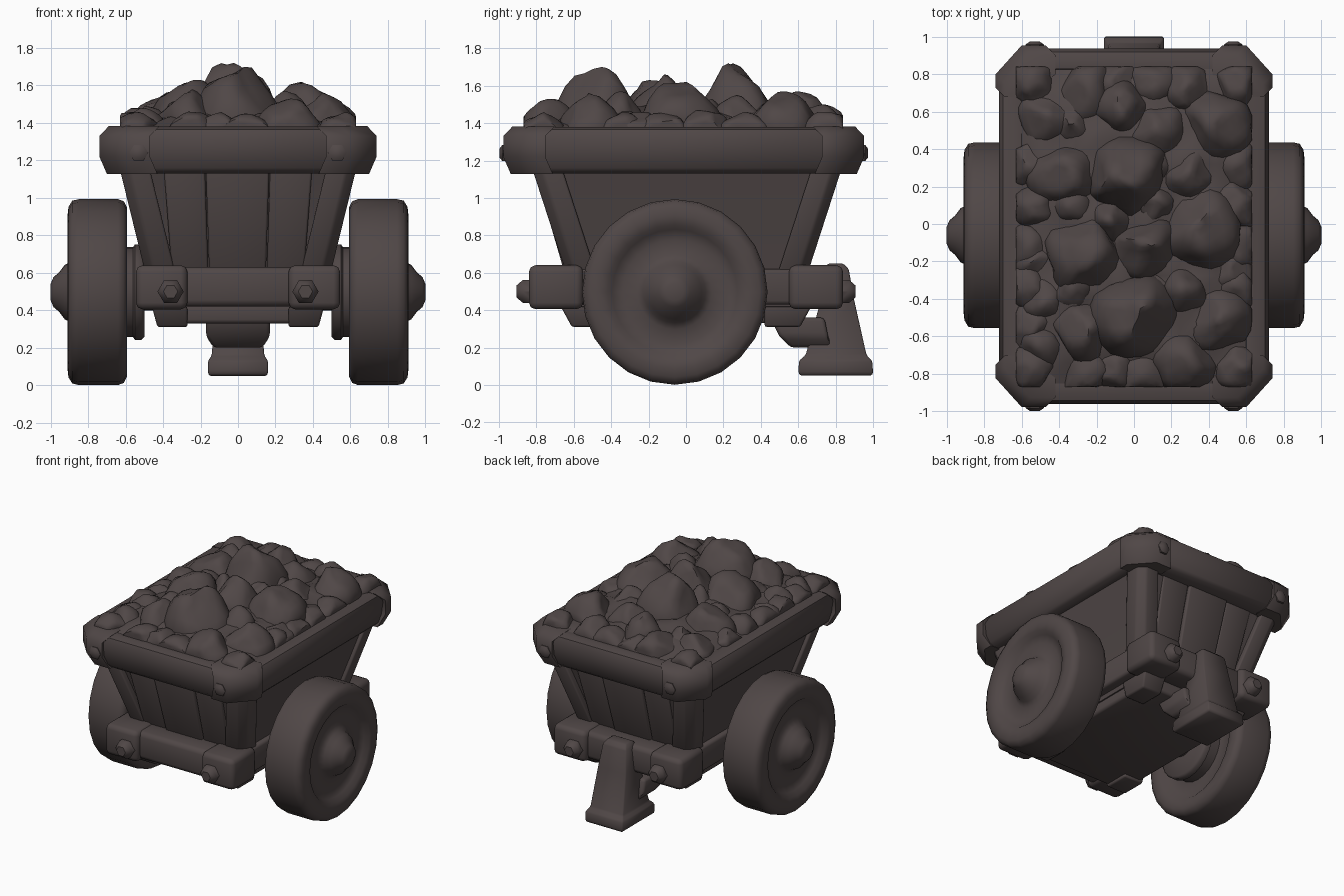
import bpy, bmesh, math, random
from mathutils import Vector, noise

if "Cube" in bpy.data.objects:
    bpy.data.objects.remove(bpy.data.objects["Cube"])

random.seed(4)
mat = bpy.data.materials.new("dark_umber")
mat.diffuse_color = (0.080, 0.063, 0.062, 1)
mat.use_nodes = True
mat.node_tree.nodes["Principled BSDF"].inputs["Base Color"].default_value = mat.diffuse_color


def finish(name, bm, bevel=0.0, segs=2):
    bmesh.ops.recalc_face_normals(bm, faces=bm.faces)
    if bevel:
        edges = [e for e in bm.edges if e.is_manifold and e.calc_face_angle(0) > 0.5]
        bmesh.ops.bevel(bm, geom=edges, offset=bevel, segments=segs,
                        affect='EDGES', profile=0.5)
    me = bpy.data.meshes.new(name)
    bm.to_mesh(me)
    bm.free()
    me.materials.append(mat)
    ob = bpy.data.objects.new(name, me)
    bpy.context.collection.objects.link(ob)
    return ob


def loft(name, rings, loop=False, bevel=0.0, segs=2):
    """Skin a list of equal-length point rings; cap the ends or close into a loop."""
    bm = bmesh.new()
    vs = [[bm.verts.new(p) for p in r] for r in rings]
    n = len(vs[0])
    for i in range(len(vs) if loop else len(vs) - 1):
        a, b = vs[i], vs[(i + 1) % len(vs)]
        for j in range(n):
            k = (j + 1) % n
            bm.faces.new((a[j], a[k], b[k], b[j]))
    if not loop:
        bm.faces.new(vs[0])
        bm.faces.new(vs[-1])
    return finish(name, bm, bevel, segs)


def rect(x0, x1, y0, y1, z):
    return [(x0, y0, z), (x1, y0, z), (x1, y1, z), (x0, y1, z)]


def box(name, x0, x1, y0, y1, z0, z1, bevel=0.02):
    return loft(name, [rect(x0, x1, y0, y1, z0), rect(x0, x1, y0, y1, z1)], bevel=bevel)


def octagon(hx, hy, c, z, cy=-0.012):
    q = [(hx, -hy + c), (hx, hy - c), (hx - c, hy), (-hx + c, hy),
         (-hx, hy - c), (-hx, -hy + c), (-hx + c, -hy), (hx - c, -hy)]
    return [(x, y + cy, z) for x, y in q]


def lathe_x(name, profile, sx, cy, cz, n=24):
    rings = [[(sx * x, cy + r * math.cos(2 * math.pi * i / n),
               cz + r * math.sin(2 * math.pi * i / n)) for i in range(n)] for x, r in profile]
    return loft(name, rings)


def bolt(name, x, y, z, sy, r=0.055, h=0.06):
    """Domed six-sided bolt pointing along y."""
    rings = [[(x + q * math.cos(i * math.pi / 3), y + sy * d, z + q * math.sin(i * math.pi / 3))
              for i in range(6)] for d, q in ((-0.03, r), (h * 0.5, r), (h, r * 0.55))]
    return loft(name, rings)


# Tub body
loft("tub", [rect(-.43, .43, -.59, .60, .40), rect(-.475, .475, -.61, .62, .64),
             rect(-.605, .605, -.78, .79, 1.16)])

# Top rim with chamfered corners
loft("top_rim", [octagon(.57, .77, .10, 1.14), octagon(.67, .90, .15, 1.13),
                 octagon(.70, .93, .16, 1.16), octagon(.72, .95, .17, 1.31),
                 octagon(.70, .93, .16, 1.365), octagon(.66, .89, .14, 1.38),
                 octagon(.60, .84, .11, 1.375), octagon(.58, .82, .10, 1.28)], loop=True)

for sx in (-1, 1):
    for sy in (-1, 1):
        # Rim corner caps
        plan = [(.62, .74), (.74, .74), (.74, .81), (.60, .965), (.47, .965), (.47, .86)]
        def cap(k, z):
            return [(sx * (x - k), sy * (y - k) - .012, z) for x, y in plan]
        loft("rim_corner", [cap(.04, 1.128), cap(.0, 1.22), cap(.0, 1.33), cap(.05, 1.383)])
        bolt("rim_bolt", sx * .53, sy * .955 - .012, 1.24, sy, .05, .03)
        # Slanted corner posts
        def post(x, y, z, w=.16, c=.05):
            q = [(x, y - c), (x - c, y), (x - w, y), (x - w, y - w), (x, y - w)]
            return [(sx * a, sy * b + .005, z) for a, b in q]
        loft("corner_post", [post(.49, .64, .58), post(.63, .825, 1.15)], bevel=.012)
        # Lower frame corner blocks, their bolts and feet
        xs, ys = sorted((sx * .27, sx * .545)), sorted((sy * .55, sy * .84))
        box("frame_corner", *xs, *ys, .405, .64, .035)
        bolt("frame_bolt", sx * .36, sy * .84, .50, sy, .07, .065)
        def foot(x1, y1, z):
            return rect(*sorted((sx * .27, sx * x1)), *sorted((sy * .42, sy * y1)), z)
        loft("corner_foot", [foot(.43, .61, .31), foot(.46, .67, .42)], bevel=.012)
    # Side beams
    box("side_beam", *sorted((sx * .38, sx * .51)), -.62, .62, .43, .62)

# End beams and planks
for sy in (-1, 1):
    box("end_beam", -.33, .33, *sorted((sy * .58, sy * .80)), .42, .63, .035)
    for a, b, d in ((-.38, -.17, .02), (-.165, .16, .035), (.165, .38, .02)):
        rings = []
        for z, y, k in ((.55, .60, .92), (1.15, .775, 1.04)):
            y0, y1 = sorted((sy * (y - .05), sy * (y + d)))
            rings.append(rect(a * k, b * k, y0, y1, z))
        loft("end_plank", rings, bevel=.012)

# Floor plate and axle
box("floor_plate", -.42, .42, -.62, .62, .33, .45, .02)
lathe_x("axle", [(-.62, .10), (.62, .10)], 1, -.06, .5, 16)

# Wheels: inner drum, tyre, dished face and pointed hub in one turned profile
wheel = [(.50, .06), (.50, .24), (.515, .255), (.55, .255), (.56, .24), (.63, .24), (.64, .33),
         (.60, .38), (.592, .45), (.61, .485), (.64, .496), (.85, .496), (.885, .488),
         (.905, .455), (.91, .41), (.905, .36), (.875, .335), (.86, .28), (.865, .20),
         (.885, .165), (.925, .145), (.955, .105), (.985, .08), (1.0, .045)]
for sx in (-1, 1):
    lathe_x("wheel", wheel, sx, -.06, .497)

# Rear prop stand
loft("stand_leg", [rect(-.155, .155, .61, .995, .05), rect(-.16, .16, .60, 1.0, .07),
                   rect(-.16, .16, .605, .995, .13), rect(-.14, .14, .64, .965, .16),
                   rect(-.12, .12, .72, .90, .45), rect(-.10, .10, .74, .87, .62),
                   rect(-.08, .08, .76, .84, .65)], bevel=.008, segs=1)
loft("stand_bracket", [rect(-.13, .13, .56, .78, .20), rect(-.17, .17, .50, .76, .26),
                       rect(-.17, .17, .45, .74, .36)], bevel=.02)

# Mound under the ore
bm = bmesh.new()
bmesh.ops.create_grid(bm, x_segments=20, y_segments=26, size=1)
for v in bm.verts:
    u, w = v.co.x, v.co.y
    h = (1 - u ** 4) * (1 - w ** 4)
    v.co = (u * .62, w * .86 - .012,
            1.36 + .11 * h + .06 * h * noise.noise(Vector((u * 4, w * 6, 0))))
finish("ore_mound", bm)

# Ore lumps: x, y, radius, peak height
lumps = [(-.05, .25, .20, 1.72), (-.26, -.16, .19, 1.63), (-.01, -.47, .20, 1.70),
         (.06, -.13, .16, 1.66), (.36, -.03, .19, 1.62), (.45, .54, .17, 1.57),
         (.45, -.52, .16, 1.56), (-.25, .71, .16, 1.50), (.28, .71, .13, 1.50),
         (-.46, .57, .14, 1.50), (-.37, .26, .17, 1.57), (-.52, .09, .11, 1.48),
         (-.07, .62, .13, 1.57), (.12, .50, .14, 1.55), (.27, -.74, .16, 1.53),
         (-.50, -.64, .12, 1.48), (-.27, -.56, .15, 1.58), (-.48, -.41, .13, 1.49),
         (.52, -.25, .12, 1.46), (.54, .10, .12, 1.47), (-.52, -.20, .11, 1.46),
         (.04, -.80, .12, 1.45), (-.24, -.79, .13, 1.46), (.28, .27, .16, 1.55),
         (.26, -.35, .12, 1.57), (-.12, .03, .12, 1.57)]
# Small filler lumps in the gaps
for i in range(6):
    for j in range(8):
        x, y = -.55 + .22 * i, -.77 + .217 * j
        if min(math.hypot(x - a, y - b) - r for a, b, r, t in lumps[:26]) > -.03:
            edge = max(abs(x) / .62, abs(y) / .86)
            lumps.append((x, y, .115, 1.53 - .10 * edge ** 3))
for x, y, r, top in lumps:
    r *= 1.12
    bm = bmesh.new()
    bmesh.ops.create_icosphere(bm, subdivisions=3, radius=1)
    off = Vector((random.uniform(0, 50), random.uniform(0, 50), random.uniform(0, 50)))
    spin, sq = random.uniform(0, math.pi), random.uniform(.85, 1.0)
    # Plane cuts turn the sphere into a softly faceted stone
    cuts = [(Vector((random.gauss(0, 1), random.gauss(0, 1), random.gauss(.3, .7))).normalized(),
             random.uniform(.70, .87)) for _ in range(8)]
    for v in bm.verts:
        p = v.co.copy()
        for nrm, d in cuts:
            over = p.dot(nrm) - d
            if over > 0:
                p -= nrm * over * .9
        p *= 1.12 + .12 * noise.noise(v.co * 1.6 + off)
        t = 1 - .30 * max(0, p.z)
        v.co = (p.x * t, p.y * t * sq, p.z)
    peak = max(v.co.z for v in bm.verts)
    base = 1.37 + .35 * max(0, top - 1.5)
    c, s = math.cos(spin), math.sin(spin)
    for v in bm.verts:
        a, b, z = v.co
        v.co = (max(-.63, min(.63, x + r * (a * c - b * s))),
                max(-.87, min(.84, y + r * (a * s + b * c))),
                base + max(z / peak * (top - base), -.08))
    finish("ore_lump", bm)

# Smooth shading with sharp creases kept
for ob in bpy.data.objects:
    ob.select_set(True)
bpy.context.view_layer.objects.active = bpy.data.objects["tub"]
bpy.ops.object.shade_smooth_by_angle(angle=math.radians(48))
